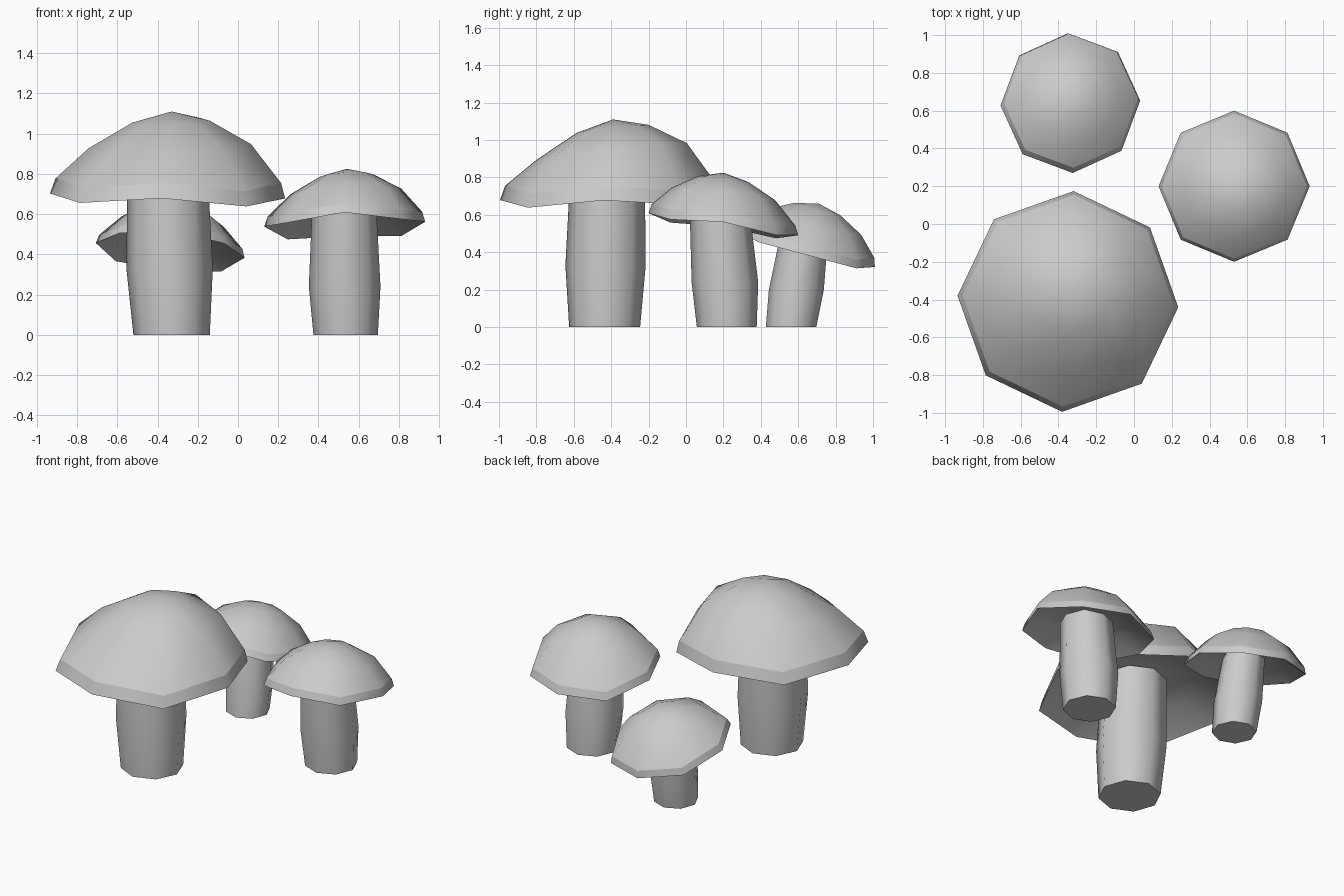
import bpy, bmesh
from math import sin, cos, radians, pi

cube = bpy.data.objects.get("Cube")
if cube:
    bpy.data.objects.remove(cube, do_unlink=True)

SIDES = 8

grey = bpy.data.materials.new("plain_grey")
grey.use_nodes = True
grey.diffuse_color = (0.6, 0.6, 0.6, 1)
grey.node_tree.nodes["Principled BSDF"].inputs["Base Color"].default_value = (0.6, 0.6, 0.6, 1)


def ring(bm, centre, radius, turn, slope=(0, 0), droop=0.0):
    """Octagon that leans by slope; every second corner hangs by droop."""
    verts = []
    for i in range(SIDES):
        a = turn + 2 * pi * i / SIDES
        dx, dy = radius * cos(a), radius * sin(a)
        dz = slope[0] * dx + slope[1] * dy - droop * (i % 2)
        verts.append(bm.verts.new((centre[0] + dx, centre[1] + dy, centre[2] + dz)))
    return verts


def bridge(bm, low, high):
    for i in range(SIDES):
        j = (i + 1) % SIDES
        bm.faces.new((low[i], low[j], high[j], high[i]))


def crease(bm, loop):
    for i in range(SIDES):
        bm.edges.get((loop[i], loop[(i + 1) % SIDES])).smooth = False


def finish(bm, name):
    bmesh.ops.recalc_face_normals(bm, faces=bm.faces)
    for f in bm.faces:
        f.smooth = True
    mesh = bpy.data.meshes.new(name)
    bm.to_mesh(mesh)
    bm.free()
    mesh.materials.append(grey)
    bpy.context.collection.objects.link(bpy.data.objects.new(name, mesh))


def stem(name, sections, turn):
    bm = bmesh.new()
    rings = [ring(bm, s[:3], s[3], turn) for s in sections]
    for low, high in zip(rings, rings[1:]):
        bridge(bm, low, high)
    bm.faces.new(rings[0])
    bm.faces.new(rings[-1])
    crease(bm, rings[0])
    crease(bm, rings[-1])
    finish(bm, name)


def cap(name, base, radius, height, turn, rim_slope, dome_slope, lean, droop):
    bm = bmesh.new()

    def level(r, h, slope, sag=0.0):
        centre = (base[0] + lean[0] * h, base[1] + lean[1] * h, base[2] + height * h)
        return ring(bm, centre, radius * r, turn, slope, sag)

    # hollow underside, flared rim, then the dome
    rings = [
        level(0.33, 0.3, rim_slope),
        level(0.66, 0.22, rim_slope),
        level(1.0, 0.0, rim_slope, droop),
        level(0.96, 0.18, rim_slope, droop),
        level(0.69, 0.59, dome_slope),
        level(0.33, 0.88, dome_slope),
    ]
    for low, high in zip(rings, rings[1:]):
        bridge(bm, low, high)
    bm.faces.new(rings[0])
    apex = bm.verts.new((base[0] + lean[0], base[1] + lean[1], base[2] + height))
    top = rings[-1]
    for i in range(SIDES):
        bm.faces.new((top[i], top[(i + 1) % SIDES], apex))
    crease(bm, rings[2])
    crease(bm, rings[3])
    finish(bm, name)


# large mushroom at the front
t = radians(-3)
stem("large_stem", [(-0.33, -0.435, 0, 0.19), (-0.34, -0.43, 0.33, 0.215),
                    (-0.35, -0.42, 0.8, 0.2)], t)
cap("large_cap", (-0.35, -0.41, 0.69), 0.585, 0.42, t,
    (-0.02, 0.02), (0.03, 0.11), (0.02, 0.02), 0.035)

# medium mushroom on the left
stem("medium_stem", [(0.535, 0.218, 0, 0.16), (0.53, 0.208, 0.24, 0.178),
                     (0.528, 0.18, 0.62, 0.16)], 0)
cap("medium_cap", (0.53, 0.2, 0.55), 0.4, 0.275, 0,
    (0.03, -0.148), (0.05, -0.12), (0.01, 0.0), 0.025)

# small mushroom tipped towards the back
t = radians(2)
stem("small_stem", [(-0.32, 0.562, 0, 0.135), (-0.325, 0.59, 0.2, 0.147),
                    (-0.335, 0.632, 0.49, 0.128)], t)
cap("small_cap", (-0.337, 0.64, 0.42), 0.37, 0.24, t,
    (-0.09, -0.27), (-0.09, -0.27), (0.02, 0.07), 0.01)
